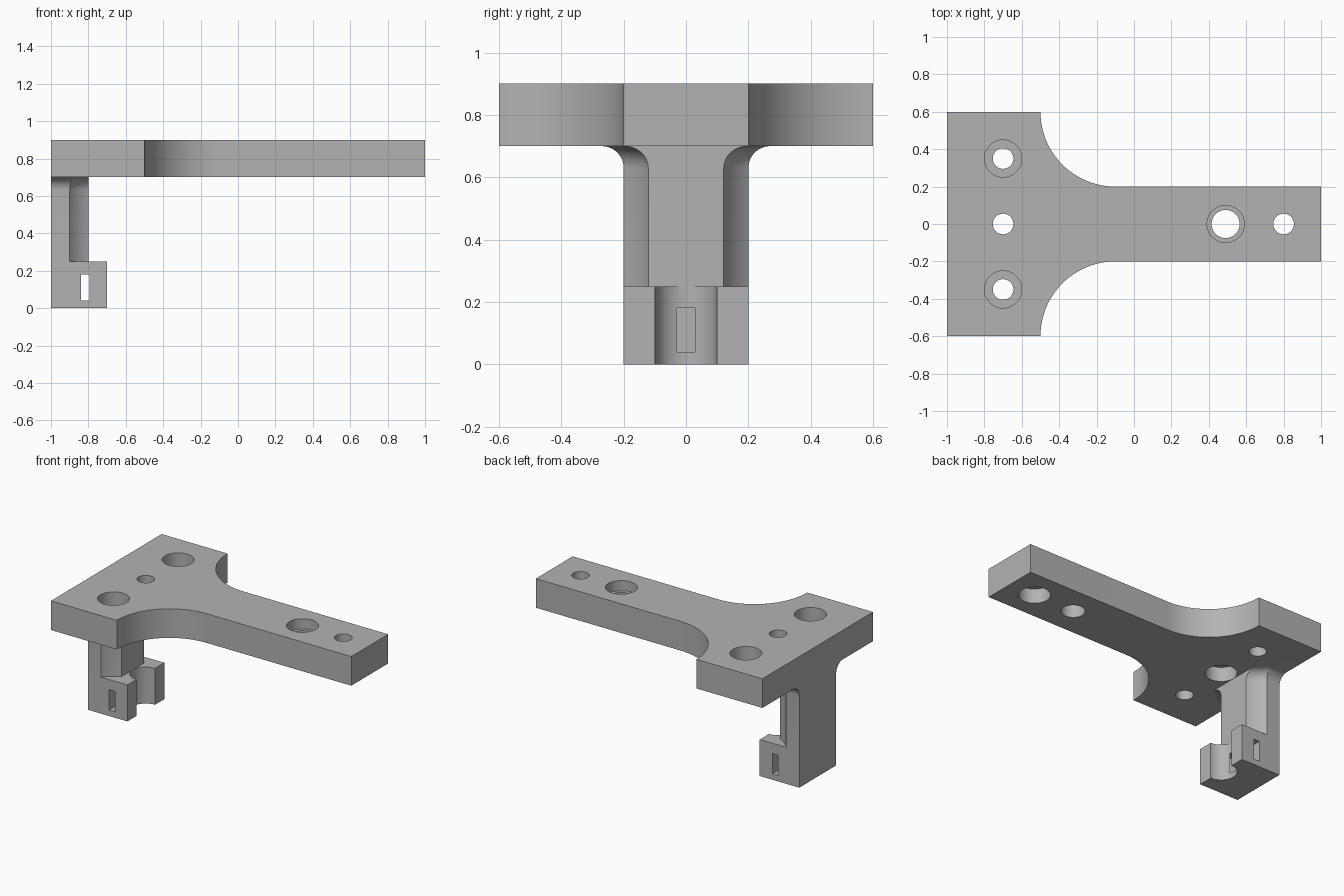
import bpy, bmesh
from math import sin, cos, pi, sqrt, asin, radians

cube = bpy.data.objects.get("Cube")
if cube:
    bpy.data.objects.remove(cube, do_unlink=True)

grey = bpy.data.materials.new("plain grey")
grey.use_nodes = True
GREY = (0.45, 0.45, 0.45, 1)
grey.diffuse_color = GREY
grey.node_tree.nodes["Principled BSDF"].inputs["Base Color"].default_value = GREY


def loft(name, sections):
    """Closed solid through (z, outline) sections with equal point counts."""
    bm = bmesh.new()
    rings = [[bm.verts.new((x, y, z)) for x, y in pts] for z, pts in sections]
    for a, b in zip(rings, rings[1:]):
        for i in range(len(a)):
            j = (i + 1) % len(a)
            bm.faces.new((a[i], a[j], b[j], b[i]))
    bm.faces.new(rings[0][::-1])
    bm.faces.new(rings[-1])
    bmesh.ops.recalc_face_normals(bm, faces=bm.faces)
    mesh = bpy.data.meshes.new(name)
    bm.to_mesh(mesh)
    bm.free()
    mesh.materials.append(grey)
    obj = bpy.data.objects.new(name, mesh)
    bpy.context.collection.objects.link(obj)
    return obj


def arc(cx, cy, r, a0, a1, n):
    return [(cx + r * cos(a0 + (a1 - a0) * i / n),
             cy + r * sin(a0 + (a1 - a0) * i / n)) for i in range(n + 1)]


def mirrored(half):
    """Complete an outline from its +y half."""
    return half + [(x, -y) for x, y in reversed(half)]


def box(name, x0, x1, y, z0, z1):
    pts = mirrored([(x0, y), (x1, y)])
    return loft(name, [(z0, pts), (z1, pts)])


def cylinder(name, x, y, r, z0, z1):
    pts = arc(x, y, r, 0, 2 * pi, 64)[:-1]
    return loft(name, [(z0, pts), (z1, pts)])


def combine(target, tool, operation):
    mod = target.modifiers.new("combine", 'BOOLEAN')
    mod.operation, mod.object, mod.solver = operation, tool, 'EXACT'
    bpy.context.view_layer.objects.active = target
    bpy.ops.object.modifier_apply(modifier=mod.name)
    bpy.data.objects.remove(tool, do_unlink=True)


# T-shaped plate with large concave corners
BOTTOM, TOP = 0.70, 0.90
outline = mirrored([(-1, 0.6)] + arc(-0.1, 0.6, 0.4, pi, 1.5 * pi, 24) + [(1, 0.2)])
bracket = loft("bracket", [(BOTTOM, outline), (TOP, outline)])


# Leg section: scooped sides, widened by d where it flares into the plate
def leg_section(d):
    r, y = 0.25 - d, 0.2 + d
    start = pi + asin((0.35 - y) / r)
    end = pi + asin(sqrt(r * r - 0.01) / r)
    return mirrored([(-1, y)] + arc(-0.7, 0.35, r, start, end, 12))


FILLET = 0.07
sections = [(0.1, leg_section(0))]
for i in range(9):
    a = i / 8 * pi / 2
    sections.append((BOTTOM - FILLET + FILLET * sin(a), leg_section(FILLET * (1 - cos(a)))))
sections.append((0.75, leg_section(FILLET)))
combine(bracket, loft("leg", sections), 'UNION')

# Clamp block with a vertical bore and a strap slot
combine(bracket, box("clamp_block", -1, -0.7, 0.2, 0, 0.25), 'UNION')
combine(bracket, cylinder("bore", -0.7, 0, 0.0995, -0.1, 0.35), 'DIFFERENCE')
combine(bracket, box("strap_slot", -0.84, -0.795, 0.5, 0.04, 0.18), 'DIFFERENCE')

# Screw holes: x, y, radius, counterbore range
holes = [
    (-0.7, 0.35, 0.055, 0.80, 1.0),
    (-0.7, -0.35, 0.055, 0.80, 1.0),
    (-0.7, 0, 0.055, 0.60, 0.80),
    (0.49, 0, 0.075, 0.83, 1.0),
    (0.8, 0, 0.055, 0.60, 0.80),
]
for x, y, r, z0, z1 in holes:
    combine(bracket, cylinder("hole", x, y, r, 0.6, 1.0), 'DIFFERENCE')
    combine(bracket, cylinder("counterbore", x, y, 0.0995, z0, z1), 'DIFFERENCE')

# Smooth the curved walls, keep the edges crisp
bpy.ops.object.select_all(action='DESELECT')
bracket.select_set(True)
bpy.context.view_layer.objects.active = bracket
bpy.ops.object.shade_smooth_by_angle(angle=radians(30))
